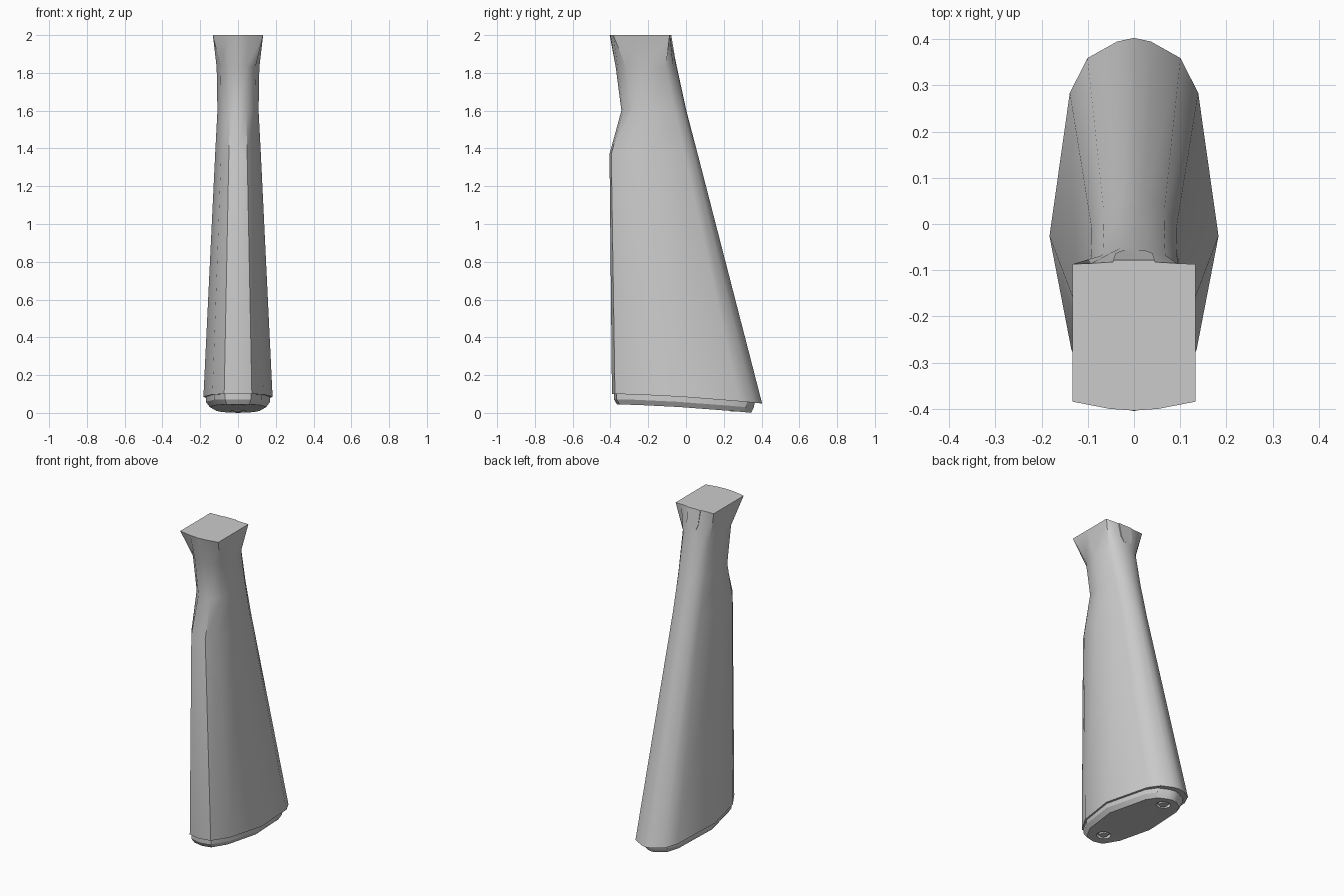
import bpy, bmesh, math

if "Cube" in bpy.data.objects:
    bpy.data.objects.remove(bpy.data.objects["Cube"])

# Half outlines, front to back: (fraction of half width, fraction of depth)
BUTT = [(0, 0), (.4, .02), (.74, .15), (1, .46), (.76, .85), (.55, .945), (.2, .99), (0, 1)]
WRIST = [(0, 0), (.4, .03), (.82, .17), (1, .46), (.85, .82), (.6, .94), (.25, .99), (0, 1)]
SQUARE = [(0, 0), (.4, .012), (1, .06), (1, .46), (1, .985), (.7, .99), (.3, 1), (0, 1)]


def butt_z(y):
    return .1 - .05 * max(0, (y + .39) / .79) ** 1.6


def ring(half, w, y0, y1, z):
    pts = [(fx * w, y0 + fy * (y1 - y0)) for fx, fy in half]
    pts += [(-x, y) for x, y in pts[-2:0:-1]]
    return [(x, y, z(y) if callable(z) else z) for x, y in pts]


def smooth(ob, angle):
    bpy.ops.object.select_all(action='DESELECT')
    ob.select_set(True)
    bpy.context.view_layer.objects.active = ob
    bpy.ops.object.shade_smooth_by_angle(angle=math.radians(angle))


def loft(name, rings, angle=38):
    bm = bmesh.new()
    loops = [[bm.verts.new(p) for p in r] for r in rings]
    n = len(loops[0])
    for a, b in zip(loops, loops[1:]):
        for i in range(n):
            bm.faces.new((a[i], a[(i + 1) % n], b[(i + 1) % n], b[i]))
    # end caps as strips running across the width
    for r in (loops[0], loops[-1]):
        for j in range(n // 2):
            strip = [r[j], r[j + 1], r[n - j - 1], r[(n - j) % n]]
            bm.faces.new(list(dict.fromkeys(strip)))
    bmesh.ops.recalc_face_normals(bm, faces=bm.faces)
    me = bpy.data.meshes.new(name)
    bm.to_mesh(me)
    bm.free()
    ob = bpy.data.objects.new(name, me)
    bpy.context.collection.objects.link(ob)
    smooth(ob, angle)
    return ob


# Stock body: deep butt, narrow wrist, flared square end
loft("stock_body", [
    ring(BUTT, .183, -.392, .403, butt_z),
    ring(BUTT, .121, -.405, .062, 1.37),
    ring(WRIST, .109, -.342, .002, 1.6),
    ring(WRIST, .113, -.372, -.048, 1.83),
    ring(SQUARE, .133, -.404, -.082, 2.0)])

# Butt plate, slightly inset with a bevelled edge
plate = loft("butt_plate", [
    ring(BUTT, .170, -.382, .365, lambda y: butt_z(y) + .004),
    ring(BUTT, .170, -.382, .358, lambda y: butt_z(y) - .028),
    ring(BUTT, .150, -.365, .345, lambda y: butt_z(y) - .055)], 25)

# Two countersunk screws in the butt plate
for label, y in (("front", -.27), ("back", .26)):
    z = butt_z(y) - .055
    bpy.ops.mesh.primitive_cylinder_add(vertices=12, radius=.042, depth=.04, location=(0, y, z))
    cutter = bpy.context.object
    cutter.name = label + "_screw_cutter"
    cutter.hide_render = True
    cutter.hide_viewport = True
    mod = plate.modifiers.new(label + "_hole", 'BOOLEAN')
    mod.operation = 'DIFFERENCE'
    mod.object = cutter
    bpy.ops.mesh.primitive_cone_add(vertices=12, radius1=.024, radius2=.034, depth=.022,
                                    location=(0, y, z + .011))
    bpy.context.object.name = label + "_screw"

# Tapered tang plate let into the back of the wrist
tang = [(-.045, 2.0), (-.04, 1.91), (-.025, 1.875), (.025, 1.875), (.04, 1.91), (.045, 2.0)]
bm = bmesh.new()
back = [bm.verts.new((x, -.05 - .028 * (z - 1.83) / .17, z)) for x, z in tang]
front = [bm.verts.new((x, -.10, z)) for x, z in tang]
bm.faces.new(back)
bm.faces.new(front)
for i in range(len(tang)):
    k = (i + 1) % len(tang)
    bm.faces.new((back[i], back[k], front[k], front[i]))
bmesh.ops.recalc_face_normals(bm, faces=bm.faces)
me = bpy.data.meshes.new("tang")
bm.to_mesh(me)
bm.free()
bpy.context.collection.objects.link(bpy.data.objects.new("tang", me))
